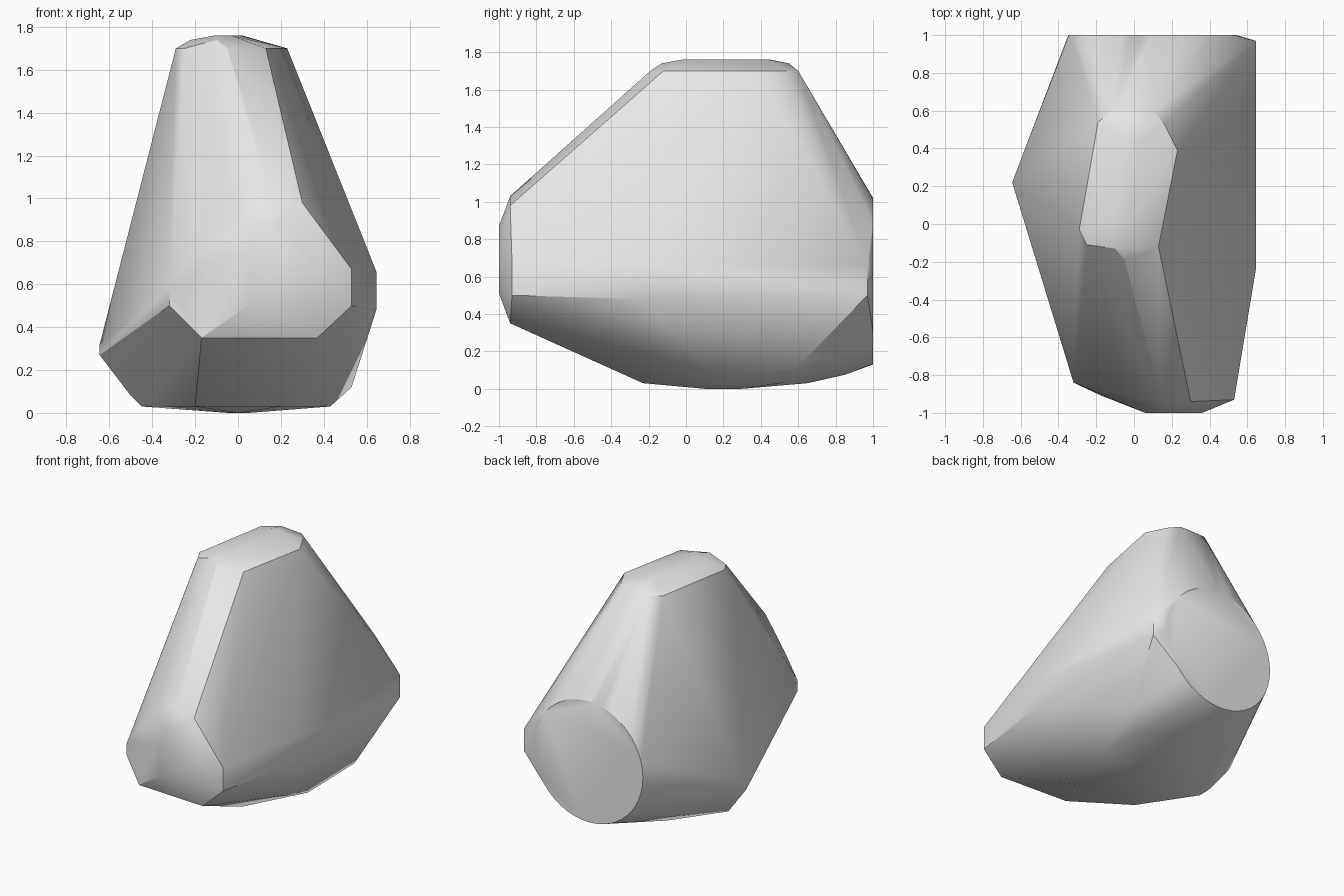
import bpy
import bmesh
import math

# Remove the default object
default_cube = bpy.data.objects.get("Cube")
if default_cube:
    bpy.data.objects.remove(default_cube, do_unlink=True)


def make_material(name, colour):
    material = bpy.data.materials.new(name)
    material.use_nodes = True
    material.diffuse_color = colour
    shader = material.node_tree.nodes["Principled BSDF"]
    shader.inputs["Base Color"].default_value = colour
    return material


def level(z, outline):
    """Lay a plan outline at one height."""
    return [(x, y, z) for x, y in outline]


def upright(x, y, low, high):
    """A short vertical edge given by its two ends."""
    return [(x, y, low), (x, y, high)]


def disc(centre_x, centre_z, y, radius, sides):
    """A flat round cut facing the back."""
    step = math.tau / sides
    return [(centre_x + radius * math.cos(i * step), y,
             centre_z + radius * math.sin(i * step)) for i in range(sides)]


def chiselled_block(name, points, material):
    """Wrap the corner points in flat facets and soften shallow edges."""
    bm = bmesh.new()
    for point in points:
        bm.verts.new(point)
    hull = bmesh.ops.convex_hull(bm, input=bm.verts)
    spare = set(hull["geom_interior"]) | set(hull["geom_unused"])
    spare_verts = [v for v in spare if isinstance(v, bmesh.types.BMVert)]
    bmesh.ops.delete(bm, geom=spare_verts, context="VERTS")
    bmesh.ops.dissolve_limit(bm, angle_limit=math.radians(0.5),
                             verts=bm.verts, edges=bm.edges)
    bmesh.ops.recalc_face_normals(bm, faces=bm.faces)
    mesh = bpy.data.meshes.new(name)
    bm.to_mesh(mesh)
    bm.free()
    mesh.materials.append(material)
    block = bpy.data.objects.new(name, mesh)
    bpy.context.collection.objects.link(block)
    bpy.ops.object.select_all(action="DESELECT")
    block.select_set(True)
    bpy.context.view_layer.objects.active = block
    bpy.ops.object.shade_smooth_by_angle(angle=math.radians(30))
    return block


# Narrow crown: flat cap, rounded shoulder and crisp rim
crown = level(1.76, [(-.11, 0), (-.03, -.02), (-.04, .45), (.02, .44)])
crown += level(1.74, [(-.22, .02), (-.1, -.13), (-.03, .55)])
crown += level(1.7, [(-.29, -.03), (-.25, -.11), (-.05, -.19), (.13, -.12),
                     (.23, .39), (.16, .53), (.1, .6), (-.11, .6),
                     (-.19, .54)])

# Blunt nose: flat tip with a bevelled border
nose = upright(.06, -1, .51, .75) + upright(.36, -1, .51, .7)
nose += level(.87, [(.1, -1), (.18, -1)])
nose += upright(-.32, -.84, .5, .59) + upright(.53, -.93, .5, .67)
nose += level(.35, [(-.17, -.91), (.37, -.94)])
nose += [(-.21, -.87, .73), (0, -.93, .95), (.15, -.94, 1.03),
         (.3, -.94, .98)]

# Side walls: broad flat side and a single ridge opposite
walls = upright(.645, -.24, .48, .66) + upright(.645, .97, .5, .66)
walls += upright(-.645, .22, .27, .32)

# Gently rounded underside
underside = level(0, [(-.05, .2), (.05, .2), (0, .1), (0, .3)])
underside += level(.03, [(-.45, .15), (-.2, -.23), (.2, -.23), (.43, .2),
                         (.4, .5), (.15, .65), (-.2, .5)])
underside += [(-.5, .2, .08), (.53, .6, .12), (.12, .85, .075)]

# Round cut at the back
back_cut = disc(.097, .575, 1, .445, 48)

stone = make_material("stone grey", (.8, .8, .8, 1))
chiselled_block("rock", crown + nose + walls + underside + back_cut, stone)
